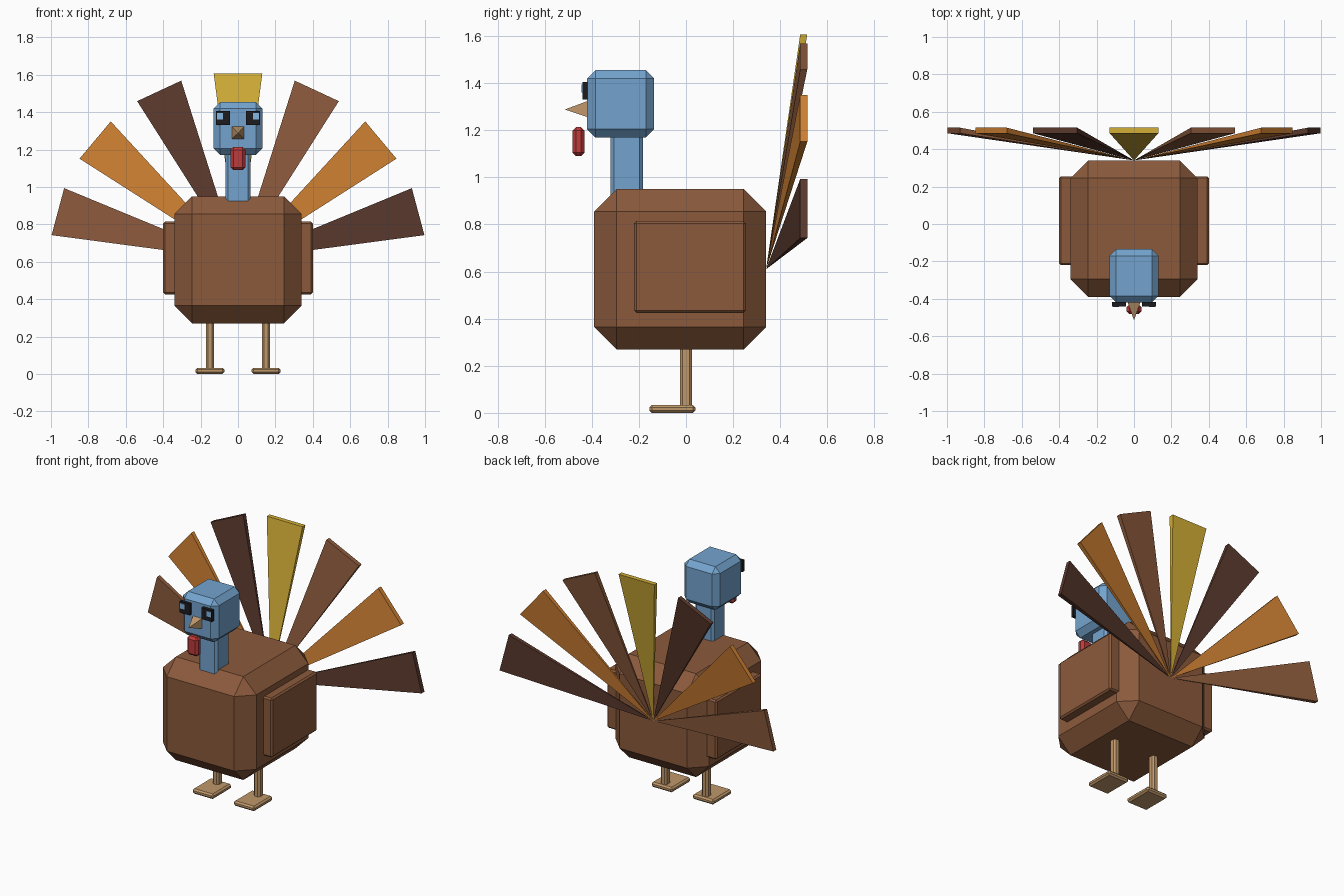
import bpy, bmesh
from math import cos, sin, radians
from mathutils import Vector

default = bpy.data.objects.get("Cube")
if default:
    bpy.data.objects.remove(default, do_unlink=True)


def linear(c):
    return c / 12.92 if c <= 0.04045 else ((c + 0.055) / 1.055) ** 2.4


def material(name, hex_code):
    rgb = [linear(int(hex_code[i:i + 2], 16) / 255) for i in (0, 2, 4)]
    mat = bpy.data.materials.new(name)
    mat.use_nodes = True
    mat.diffuse_color = (*rgb, 1)
    mat.node_tree.nodes["Principled BSDF"].inputs["Base Color"].default_value = (*rgb, 1)
    return mat


brown = material("brown", "8B5A3C")
dark_brown = material("dark brown", "5A392D")
orange = material("orange", "CD7F32")
gold = material("gold", "D4AF37")
blue = material("blue", "74A4CE")
pale_blue = material("pale blue", "86B9E2")
tan = material("tan", "C0986A")
red = material("red", "C03A3A")
black = material("black", "1C1C20")


def add_object(name, bm, mat):
    bmesh.ops.recalc_face_normals(bm, faces=bm.faces)
    mesh = bpy.data.meshes.new(name)
    bm.to_mesh(mesh)
    bm.free()
    mesh.materials.append(mat)
    obj = bpy.data.objects.new(name, mesh)
    bpy.context.collection.objects.link(obj)
    return obj


def box(name, xs, ys, zs, mat, chamfer=0):
    """Box between the given limits, with single-cut chamfers."""
    bm = bmesh.new()
    bmesh.ops.create_cube(bm, size=1)
    for v in bm.verts:
        v.co = Vector([(lo + hi) / 2 + c * (hi - lo)
                       for c, (lo, hi) in zip(v.co, (xs, ys, zs))])
    if chamfer:
        bmesh.ops.bevel(bm, geom=bm.edges[:], offset=chamfer, segments=1,
                        profile=0.5, affect='EDGES')
    return add_object(name, bm, mat)


def pyramid(name, apex, base, mat):
    """Four-sided solid from an apex to a base loop."""
    bm = bmesh.new()
    tip = bm.verts.new(apex)
    loop = [bm.verts.new(p) for p in base]
    bm.faces.new(loop)
    for a, b in zip(loop, loop[1:] + loop[:1]):
        bm.faces.new((a, b, tip))
    return add_object(name, bm, mat)


# Body, neck and head
box("body", (-0.34, 0.34), (-0.39, 0.34), (0.27, 0.95), brown, 0.095)
box("neck", (-0.068, 0.068), (-0.32, -0.183), (0.88, 1.22), blue, 0.015)
box("head", (-0.13, 0.13), (-0.42, -0.135), (1.17, 1.455), blue, 0.035)

# Beak and wattle
beak_base = [(x, -0.415, 1.29 + z) for x, z in
             ((-0.035, -0.035), (0.035, -0.035), (0.035, 0.035), (-0.035, 0.035))]
pyramid("beak", (0, -0.515, 1.288), beak_base, tan)
box("wattle", (-0.04, 0.04), (-0.482, -0.43), (1.09, 1.213), red, 0.015)

# Paired parts
for side, s in (("left", 1), ("right", -1)):
    def pair(part, x0, x1, *rest):
        box(f"{side}_{part}", sorted((s * x0, s * x1)), *rest)

    pair("eye", 0.043, 0.117, (-0.44, -0.418), (1.33, 1.405), black)
    pair("eye_glint", 0.08, 0.113, (-0.444, -0.438), (1.36, 1.395), pale_blue)
    pair("wing", 0.32, 0.40, (-0.22, 0.255), (0.425, 0.815), brown, 0.01)
    pair("leg", 0.128, 0.172, (-0.025, 0.025), (0.02, 0.30), tan, 0.011)
    pair("foot", 0.073, 0.227, (-0.155, 0.04), (0, 0.033), tan, 0.01)

# Tail fan: wedges spreading from one point behind the body
fan_root = Vector((0, 0.34, 0.61))
fan = [brown, orange, dark_brown, gold, brown, orange, dark_brown]
for i, mat in enumerate(fan):
    angle = radians(165 - 25 * i)
    along = Vector((cos(angle), 0, sin(angle)))
    across = Vector((-sin(angle), 0, cos(angle)))
    end = [fan_root + along * 0.997 + across * w + Vector((0, y, 0))
           for w, y in ((-0.13, 0.145), (0.13, 0.145), (0.13, 0.175), (-0.13, 0.175))]
    pyramid(f"tail_feather_{i + 1}", fan_root, end, mat)
